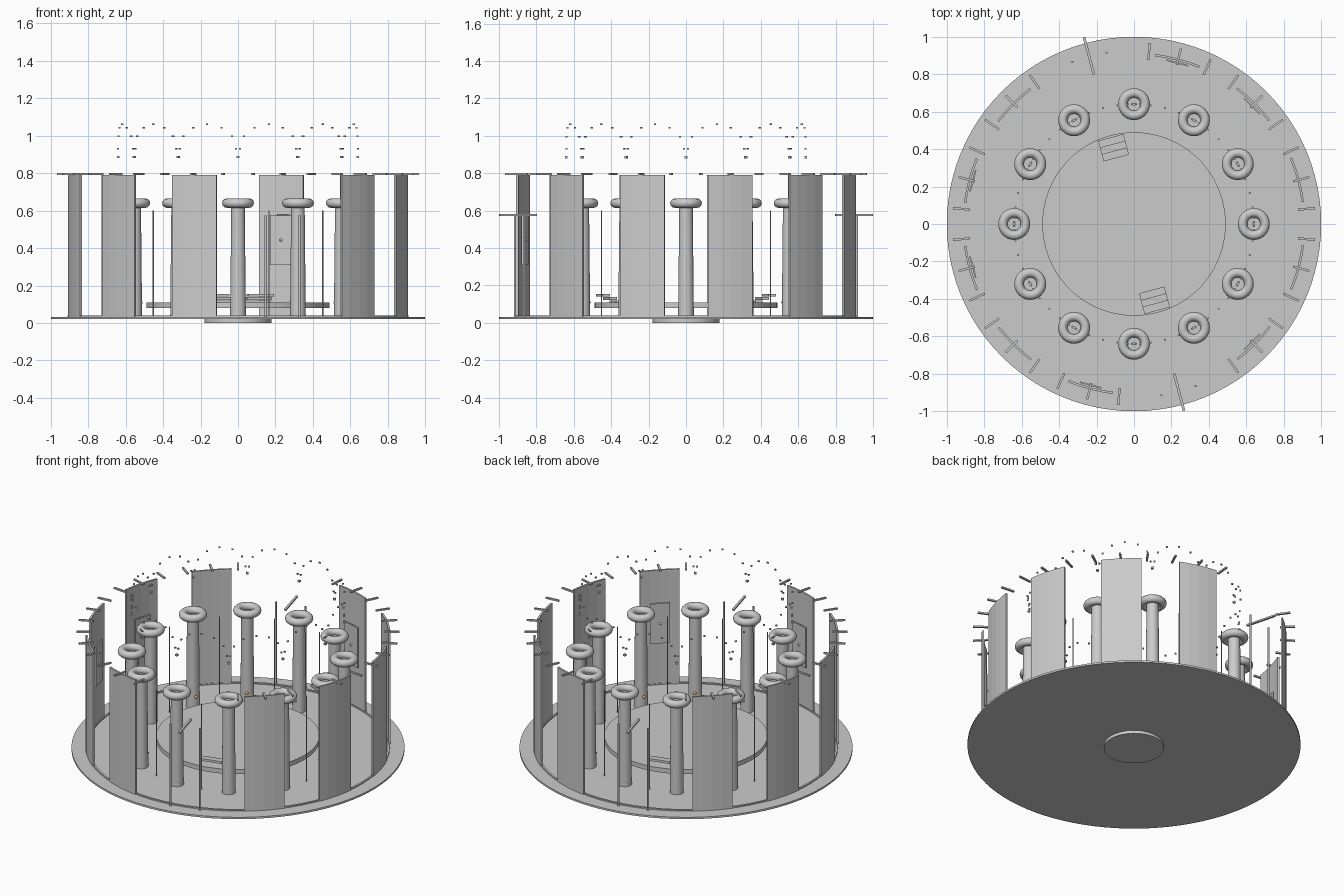
import bpy, math
from mathutils import Matrix, Vector

if "Cube" in bpy.data.objects:
    bpy.data.objects.remove(bpy.data.objects["Cube"])

RAD = math.radians


def polar(r, a, z=0.0):
    """Point at angle a (degrees, from the front -y towards +x)."""
    return Vector((r * math.sin(RAD(a)), -r * math.cos(RAD(a)), z))


def finish(name, smooth=True, color=None):
    ob = bpy.context.object
    ob.name = name
    if smooth:
        bpy.ops.object.shade_smooth_by_angle(angle=RAD(35))
    if color:
        mat = bpy.data.materials.get("ember") or bpy.data.materials.new("ember")
        mat.diffuse_color = color
        mat.use_nodes = True
        mat.node_tree.nodes["Principled BSDF"].inputs["Base Color"].default_value = mat.diffuse_color
        ob.data.materials.append(mat)
    return ob


def cyl(name, r, z0, z1, loc=(0, 0), sides=96, r_top=None):
    bpy.ops.mesh.primitive_cone_add(vertices=sides, radius1=r, radius2=r if r_top is None else r_top,
                                    depth=z1 - z0, location=(loc[0], loc[1], (z0 + z1) / 2))
    return finish(name)


def box(name, size, r, a, z):
    """Box of (tangent, radial, height) size, turned to face the centre."""
    bpy.ops.mesh.primitive_cube_add(size=1, location=polar(r, a, z), rotation=(0, 0, RAD(a)))
    ob = bpy.context.object
    ob.scale = size
    return finish(name, smooth=False)


def ball(name, rad, r, a, z, color=None):
    bpy.ops.mesh.primitive_uv_sphere_add(segments=12, ring_count=8, radius=rad, location=polar(r, a, z))
    return finish(name, color=color)


def arc_wall(name, r0, r1, a0, a1, z0, z1, n):
    """Curved slab between two radii, swept from angle a0 to a1."""
    verts, faces = [], []
    for i in range(n + 1):
        a = a0 + (a1 - a0) * i / n
        verts += [polar(r0, a, z0), polar(r1, a, z0), polar(r1, a, z1), polar(r0, a, z1)]
    for i in range(n):
        b = 4 * i
        for k in range(4):
            j = (k + 1) % 4
            faces.append((b + k, b + 4 + k, b + 4 + j, b + j))
    faces += [(0, 1, 2, 3), (4 * n + 3, 4 * n + 2, 4 * n + 1, 4 * n)]
    me = bpy.data.meshes.new(name)
    me.from_pydata(verts, [], faces)
    ob = bpy.data.objects.new(name, me)
    bpy.context.collection.objects.link(ob)
    return ob


# Floor, foot, inner platform and low curb under the walls
cyl("foot", 0.18, 0.0, 0.02)
cyl("floor_disc", 1.0, 0.02, 0.032)
cyl("platform", 0.49, 0.08, 0.11)
arc_wall("wall_curb", 0.9, 0.912, 0, 360, 0.032, 0.04, 72)

# Ring of columns with round capitals
for i in range(12):
    a = 30 * i
    p = polar(0.64, a)
    cyl("column", 0.042, 0.032, 0.63, p, 24, 0.036)
    bpy.ops.mesh.primitive_torus_add(location=(p.x, p.y, 0.64), major_radius=0.06, minor_radius=0.025,
                                     major_segments=32, minor_segments=12)
    finish("capital")
    ball("column_ember", 0.01, 0.6, a, 0.11, (0.9, 0.4, 0.1, 1))
    box("lamp", (0.014, 0.014, 0.012), 0.64, a, 0.886)

# Thin rods between columns, with arches of floating lamps over them
for i in range(12):
    mid = 15 + 30 * i
    cyl("thin_rod", 0.003, 0.032, 0.6, polar(0.64, mid), 8)
    for k in range(7):
        phi = RAD(30 * k)
        box("arch_lamp", (0.01, 0.01, 0.008), 0.64, mid + 14 * math.cos(phi), 0.931 + 0.13 * math.sin(phi))

# Wall panels with three radial beams each; two panels are left out as entrances
for i in range(12):
    mid = 15 + 30 * i
    if mid in (15, 195):
        continue
    arc_wall("wall_panel", 0.903, 0.915, mid - 7.6, mid + 7.8, 0.032, 0.79, 4)
    for d in (-10, 0, 10):
        box("roof_beam", (0.012, 0.09, 0.01), 0.925, mid + d, 0.795)

# Plaques with knobs on the inside of some panels
for a in (45, 135, 165, 255, 285, 345):
    box("plaque", (0.12, 0.008, 0.265), 0.891, a, 0.443)
    ball("plaque_knob", 0.008, 0.886, a, 0.443)

# Entrances: two posts, one outward beam and three floating steps
for a in (15, 195):
    for d in (-5.9, 5.8):
        cyl("entrance_post", 0.006, 0.032, 0.575, polar(0.926, a + d), 12)
    box("entrance_beam", (0.014, 0.205, 0.01), 0.93, a, 0.577)
    for k in range(3):
        box("step", (0.14, 0.04, 0.015), 0.385 + 0.037 * k, a, 0.112 + 0.018 * k)
